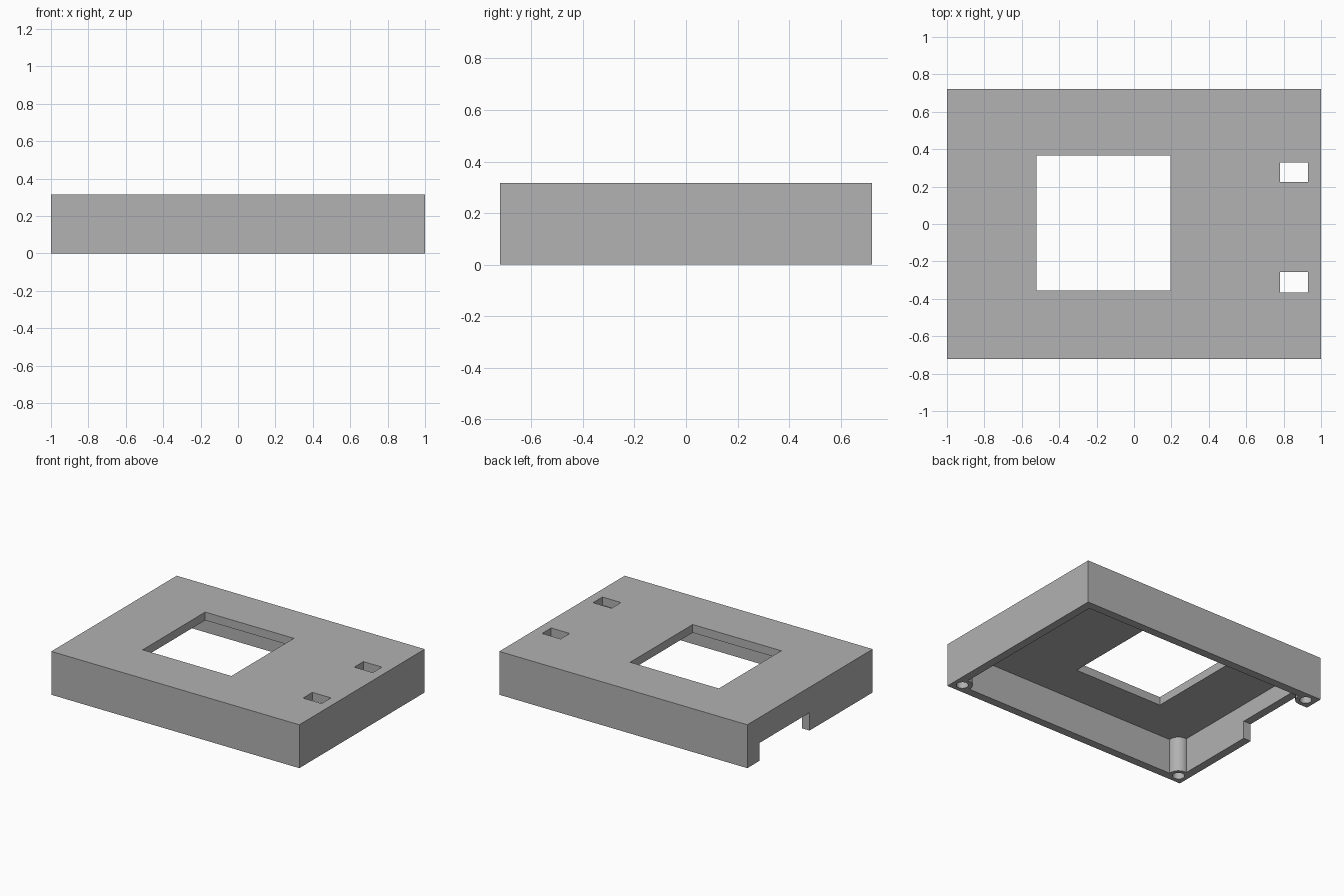
import bpy, math

if "Cube" in bpy.data.objects:
    bpy.data.objects.remove(bpy.data.objects["Cube"], do_unlink=True)

HX, HY, H = 1.0, 0.722, 0.316   # half length, half width, height
WALL = 0.06                      # wall and top plate thickness
BOSS = 0.07                      # boss radius and corner offset
HOLE = 0.04                      # screw hole radius
OVER = 0.1                       # cutter overshoot

grey = bpy.data.materials.new("plain_grey")
grey.use_nodes = True
colour = (0.445, 0.445, 0.445, 1)
grey.diffuse_color = colour
grey.node_tree.nodes["Principled BSDF"].inputs["Base Color"].default_value = colour


def block(name, x0, x1, y0, y1, z0, z1):
    bpy.ops.mesh.primitive_cube_add(
        size=1, location=((x0 + x1) / 2, (y0 + y1) / 2, (z0 + z1) / 2))
    ob = bpy.context.object
    ob.name = name
    ob.scale = (x1 - x0, y1 - y0, z1 - z0)
    bpy.ops.object.transform_apply(location=True, rotation=True, scale=True)
    ob.data.materials.append(grey)
    return ob


def post(name, x, y, radius, z0, z1):
    bpy.ops.mesh.primitive_cylinder_add(
        vertices=48, radius=radius, depth=z1 - z0, location=(x, y, (z0 + z1) / 2))
    ob = bpy.context.object
    ob.name = name
    bpy.ops.object.transform_apply(location=True, rotation=True, scale=True)
    ob.data.materials.append(grey)
    return ob


def combine(target, other, operation):
    other.hide_render = True
    mod = target.modifiers.new(operation.lower(), 'BOOLEAN')
    mod.operation = operation
    mod.solver = 'EXACT'
    mod.object = other
    bpy.context.view_layer.objects.active = target
    bpy.ops.object.modifier_apply(modifier=mod.name)
    bpy.data.objects.remove(other, do_unlink=True)


# Lid shell, open underneath
lid = block("enclosure_lid", -HX, HX, -HY, HY, 0, H)
combine(lid, block("cavity", -HX + WALL, HX - WALL, -HY + WALL, HY - WALL,
                   -OVER, H - WALL), 'DIFFERENCE')

# Screw bosses in three corners
corners = [(sx * (HX - BOSS), sy * (HY - BOSS))
           for sx, sy in ((1, -1), (-1, 1), (-1, -1))]
for x, y in corners:
    combine(lid, post("boss", x, y, BOSS - 0.001, 0, H - WALL / 2), 'UNION')
for x, y in corners:
    combine(lid, post("screw_hole", x, y, HOLE, -OVER, H - WALL), 'DIFFERENCE')

# Display window and two small slots through the top plate
openings = [(-0.52, 0.195, -0.355, 0.365),
            (0.78, 0.93, 0.225, 0.33),
            (0.78, 0.93, -0.365, -0.257)]
for x0, x1, y0, y1 in openings:
    combine(lid, block("opening", x0, x1, y0, y1, H - WALL - 0.02, H + OVER), 'DIFFERENCE')

# Cable notch in the end wall
combine(lid, block("notch", -HX - OVER, -HX + WALL + 0.01, 0.005, HY - 2 * BOSS,
                   -OVER, 0.13), 'DIFFERENCE')

# Smooth bosses, sharp edges elsewhere
bpy.ops.object.select_all(action='DESELECT')
lid.select_set(True)
bpy.context.view_layer.objects.active = lid
bpy.ops.object.shade_smooth_by_angle(angle=math.radians(30))
